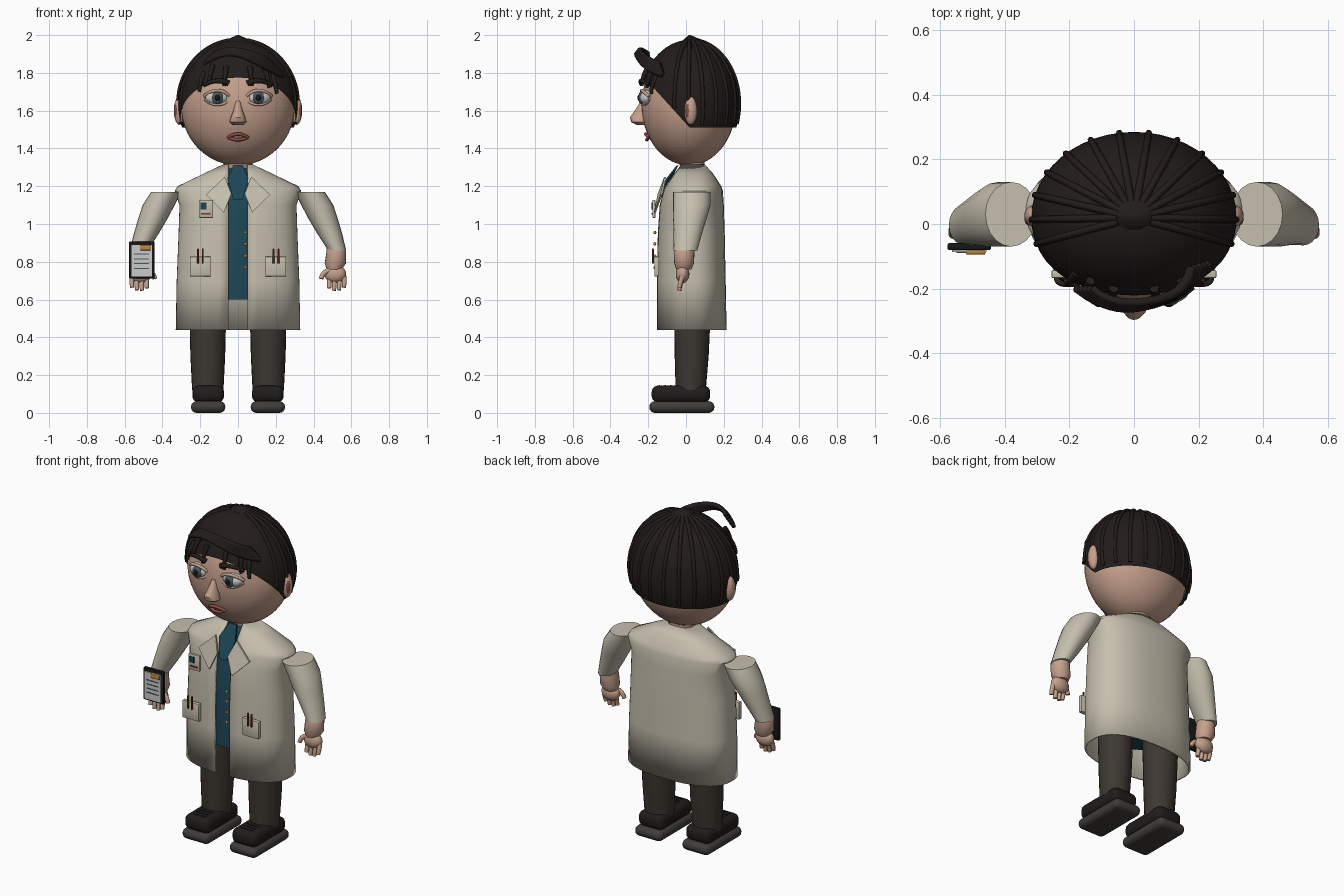
import bpy, bmesh, math
from mathutils import Vector, Matrix

if "Cube" in bpy.data.objects:
    bpy.data.objects.remove(bpy.data.objects["Cube"])

def mat(name, r, g, b):
    m = bpy.data.materials.new(name)
    m.diffuse_color = (r, g, b, 1)
    m.use_nodes = True
    m.node_tree.nodes["Principled BSDF"].inputs["Base Color"].default_value = m.diffuse_color
    return m

SKIN = mat("skin", .56, .35, .26)
HAIR = mat("hair", .016, .012, .010)
COAT = mat("coat", .56, .52, .42)
NAVY = mat("navy", .012, .06, .09)
TROUSER = mat("trouser", .045, .038, .03)
LEATHER = mat("leather", .014, .012, .011)
SOLE = mat("sole", .05, .046, .04)
WHITE = mat("white", .75, .75, .72)
IRIS = mat("iris", .06, .10, .12)
BLACK = mat("black", .008, .008, .008)
LIP = mat("lip", .25, .07, .06)
RED = mat("red", .2, .04, .02)
GOLD = mat("gold", .5, .25, .06)

def finish(ob, name, m, angle=40):
    ob.name = name
    ob.data.materials.clear()
    ob.data.materials.append(m)
    bpy.ops.object.select_all(action='DESELECT')
    ob.select_set(True)
    bpy.context.view_layer.objects.active = ob
    bpy.ops.object.shade_smooth_by_angle(angle=math.radians(angle))
    return ob

def from_bm(bm, name, m, angle=40):
    me = bpy.data.meshes.new(name)
    bm.to_mesh(me)
    bm.free()
    ob = bpy.data.objects.new(name, me)
    bpy.context.collection.objects.link(ob)
    return finish(ob, name, m, angle)

def ball(name, loc, size, m, seg=28):
    bm = bmesh.new()
    bmesh.ops.create_uvsphere(bm, u_segments=seg, v_segments=seg * 2 // 3, radius=1)
    bmesh.ops.transform(bm, matrix=Matrix.Translation(loc) @ Matrix.Diagonal((*size, 1)), verts=bm.verts)
    return from_bm(bm, name, m, 60)

def box(name, loc, size, m, bevel=0, seg=2):
    bm = bmesh.new()
    bmesh.ops.create_cube(bm, size=1)
    bmesh.ops.transform(bm, matrix=Matrix.Translation(loc) @ Matrix.Diagonal((*size, 1)), verts=bm.verts)
    if bevel:
        bmesh.ops.bevel(bm, geom=bm.edges[:], offset=bevel, segments=seg, profile=.5, affect='EDGES')
    return from_bm(bm, name, m)

def loft(name, rings, m, closed=True, caps=True):
    bm = bmesh.new()
    vs = [[bm.verts.new(p) for p in r] for r in rings]
    n = len(vs[0])
    for a, b in zip(vs, vs[1:]):
        for i in range(n if closed else n - 1):
            j = (i + 1) % n
            bm.faces.new((a[i], a[j], b[j], b[i]))
    if caps:
        bm.faces.new(vs[0])
        bm.faces.new(vs[-1])
    bmesh.ops.recalc_face_normals(bm, faces=bm.faces)
    return from_bm(bm, name, m)

def ovals(rows, s=1, n=20):
    return [[(s * (cx + rx * math.cos(t)), cy + ry * math.sin(t), z)
             for t in (2 * math.pi * i / n for i in range(n))] for cx, cy, z, rx, ry in rows]

def tube(name, pts, r, m, tip=1.0):
    cu = bpy.data.curves.new(name, 'CURVE')
    cu.dimensions = '3D'
    cu.bevel_depth, cu.bevel_resolution, cu.resolution_u = r, 2, 5
    cu.use_fill_caps = True
    sp = cu.splines.new('NURBS')
    sp.points.add(len(pts) - 1)
    for i, p in enumerate(pts):
        sp.points[i].co = (*p, 1)
        sp.points[i].radius = 1 + (tip - 1) * i / (len(pts) - 1)
    sp.use_endpoint_u, sp.order_u = True, min(4, len(pts))
    ob = bpy.data.objects.new(name, cu)
    bpy.context.collection.objects.link(ob)
    bpy.ops.object.select_all(action='DESELECT')
    ob.select_set(True)
    bpy.context.view_layer.objects.active = ob
    bpy.ops.object.convert(target='MESH')
    return finish(bpy.context.object, name, m, 50)

def plate(name, pts, m, thick=.01):
    bm = bmesh.new()
    f = bm.faces.new([bm.verts.new(p) for p in pts])
    ext = bmesh.ops.extrude_face_region(bm, geom=[f])
    bmesh.ops.translate(bm, vec=(0, thick, 0), verts=[v for v in ext['geom'] if isinstance(v, bmesh.types.BMVert)])
    bmesh.ops.recalc_face_normals(bm, faces=bm.faces)
    return from_bm(bm, name, m)

# open-fronted coat shell: z, half width, front y, back y
rows = [(.44, .33, -.155, .215), (.7, .325, -.155, .21), (.95, .315, -.15, .205), (1.1, .31, -.14, .2),
        (1.175, .335, -.12, .195), (1.2, .32, -.11, .187), (1.265, .185, -.065, .145), (1.315, .08, -.035, .10)]
rings = []
for z, rx, yf, yb in rows:
    e, cy, ry = 2 / 2.4, (yf + yb) / 2, (yb - yf) / 2
    t0 = math.acos((.05 / rx) ** (1 / e))
    ring = []
    for i in range(41):
        t = -t0 + (math.pi + 2 * t0) * i / 40
        c, s = math.cos(t), math.sin(t)
        ring.append((math.copysign(abs(c) ** e, c) * rx, cy + math.copysign(abs(s) ** e, s) * ry, z))
    rings.append(ring)
coat = loft("coat_body", rings, COAT, closed=False, caps=False)
mod = coat.modifiers.new("cloth", 'SOLIDIFY')
mod.thickness = .012

# shirt, neck and tie
loft("shirt", ovals([(0, .02, .6, .2, .16), (0, .02, 1.05, .2, .155), (0, .03, 1.2, .17, .12), (0, .03, 1.3, .06, .06)], n=32), NAVY)
loft("neck", ovals([(0, .035, 1.25, .07, .06), (0, .03, 1.36, .08, .07)]), SKIN)
plate("tie", [(-.025, -.05, 1.31), (-.055, -.105, 1.24), (-.025, -.145, 1.13), (.025, -.145, 1.13), (.055, -.105, 1.24), (.025, -.05, 1.31)], NAVY)
for z in (.77, .83, .895, .955):
    ball("button", (.04, -.165, z), (.009, .008, .009), GOLD, 10)

for s in (-1, 1):
    # lapels
    plate("lapel", [(s * .07, -.115, 1.25), (s * .17, -.135, 1.155), (s * .075, -.17, 1.06), (s * .035, -.15, 1.16)], COAT)
    # pockets with pens
    box("pocket", (s * .2, -.155, .775), (.11, .025, .105), COAT, .004)
    for dx in (-.012, .014):
        box("pen", (s * .2 + dx, -.175, .83), (.009, .01, .08), RED, .002, 1)
    # sleeves
    loft("sleeve", ovals([(.38, .03, 1.17, .08, .10), (.42, .03, 1.1, .085, .10), (.45, .02, 1.03, .078, .09),
                          (.485, .01, .95, .066, .075), (.525, -.003, .86, .048, .063)], s), COAT)
    # forearm and hand
    loft("forearm", ovals([(.515, -.005, .88, .045, .05), (.52, -.01, .85, .052, .055), (.515, -.01, .79, .056, .052),
                           (.51, -.012, .76, .04, .04)], s), SKIN)
    ball("palm", (s * .515, -.018, .735), (.058, .036, .048), SKIN, 20)
    for k, ln in enumerate((.05, .062, .06, .045)):
        x = .482 + k * .026
        tube("finger", [(s * x, -.02, .72), (s * (x + .004), -.03, .69), (s * x, -.035, .71 - ln)], .0145, SKIN, .8)
    tube("thumb", [(s * .49, -.03, .755), (s * .45, -.035, .75), (s * .44, -.04, .71)], .015, SKIN, .8)
    # trouser legs
    loft("trouser_leg", ovals([(.16, .025, .12, .083, .08), (.16, .03, .3, .092, .09), (.16, .035, .62, .1, .1)], s, 24), TROUSER)
    # shoes
    box("shoe_sole", (s * .158, -.022, .031), (.182, .345, .062), SOLE, .03, 4)
    box("shoe_upper", (s * .158, -.027, .1), (.168, .31, .09), LEATHER, .035, 4)
    for k in range(3):
        tube("lace", [(s * .158 - .04, -.14 + k * .03, .143), (s * .158 + .04, -.14 + k * .03, .143)], .005, BLACK)
    # ears
    ball("ear", (s * .31, .025, 1.6), (.03, .034, .075), SKIN, 20)
    ball("ear_hollow", (s * .325, .015, 1.6), (.014, .02, .045), LIP, 14)
    # eyes
    ball("eye", (s * .11, -.2, 1.668), (.063, .046, .042), WHITE)
    ball("iris", (s * .108, -.235, 1.668), (.031, .018, .034), IRIS, 20)
    ball("pupil", (s * .108, -.245, 1.668), (.018, .012, .02), BLACK, 16)
    tube("upper_lid", [(s * .045, -.22, 1.675), (s * .075, -.245, 1.715), (s * .14, -.245, 1.72), (s * .178, -.195, 1.675)], .009, SKIN)
    tube("lower_lid", [(s * .05, -.22, 1.655), (s * .08, -.24, 1.622), (s * .14, -.235, 1.622), (s * .175, -.195, 1.66)], .007, SKIN)
    # eyebrows
    tube("eyebrow", [(s * .05, -.235, 1.745), (s * .11, -.25, 1.775), (s * .18, -.195, 1.735)], .015, HAIR, .7)

# head, nose and mouth
ball("head", (0, .015, 1.63), (.303, .25, .32), SKIN, 40)
loft("nose", ovals([(0, -.225, 1.65, .012, .015), (0, -.235, 1.61, .022, .03), (0, -.245, 1.565, .038, .052),
                    (0, -.245, 1.54, .045, .045), (0, -.235, 1.525, .028, .028)]), SKIN)
tube("upper_lip", [(-.052, -.195, 1.458), (-.02, -.22, 1.482), (.02, -.22, 1.482), (.052, -.195, 1.458)], .009, LIP)
tube("lower_lip", [(-.05, -.195, 1.458), (-.02, -.212, 1.442), (.02, -.212, 1.442), (.05, -.195, 1.458)], .009, LIP)

# hair cap: ellipsoid trimmed level at the nape and slanted at the face
C, R = Vector((0, .02, 1.635)), Vector((.318, .265, .34))
bm = bmesh.new()
bmesh.ops.create_uvsphere(bm, u_segments=48, v_segments=32, radius=1)
bmesh.ops.transform(bm, matrix=Matrix.Translation(C) @ Matrix.Diagonal((*R, 1)), verts=bm.verts)
for no in ((0, 0, -1), (0, -1.1, -1)):
    bmesh.ops.bisect_plane(bm, geom=bm.verts[:] + bm.edges[:] + bm.faces[:], plane_co=(0, .02, 1.51), plane_no=no, clear_outer=True)
from_bm(bm, "hair_cap", HAIR, 60)

# strands fanning out from the crown over sides and back
for k in range(14):
    a = math.radians(-18 + 216 * k / 13)
    pts = []
    for i in range(2, 24):
        p = math.radians(i * 4.7)
        v = C + Vector((R.x * math.sin(p) * math.cos(a), R.y * math.sin(p) * math.sin(a), R.z * math.cos(p)))
        if v.z > max(1.515, 1.52 + 1.1 * (.02 - v.y)):
            pts.append(v)
    tube("hair_strand", pts, .012, HAIR, .8)
loft("crown_tuft", ovals([(0, .035, 1.955, .09, .065), (0, .03, 1.98, .05, .04), (0, .02, 2.0, .005, .005)]), HAIR)

# swept forelock
for k in range(5):
    d = k * .013
    tube("forelock", [(.23 - d, -.12 - d / 3, 1.79 + d), (.16, -.215, 1.82 + d), (.03, -.265 + d / 4, 1.90 + d / 2),
                      (-.08, -.27 + d / 2, 1.915 + d / 4), (-.18 + d, -.2, 1.85 + d)], .017, HAIR, .7)
# short fringe tips
for x, z in ((-.2, 1.70), (-.15, 1.74), (-.07, 1.73), (.07, 1.73), (.16, 1.72), (.2, 1.69)):
    y = -.235 * math.sqrt(1 - (x / .31) ** 2)
    tube("fringe_tip", [(x * .9, y + .03, z + .1), (x, y - .005, z + .05), (x * 1.03, y - .005, z)], .015, HAIR, .6)

# name badge without lettering
box("badge", (-.17, -.17, 1.08), (.075, .016, .095), COAT, .004)
box("badge_photo", (-.183, -.18, 1.095), (.03, .006, .035), NAVY)
box("badge_stripe", (-.17, -.18, 1.055), (.05, .006, .008), RED)

# clipboard held in one hand
box("clipboard", (-.51, -.07, .81), (.135, .022, .195), BLACK, .006)
box("paper", (-.51, -.083, .805), (.108, .008, .165), WHITE)
for k in range(4):
    box("paper_rule", (-.51, -.088, .765 + k * .025), (.08, .003, .005), IRIS)
box("clipboard_clip", (-.49, -.085, .875), (.06, .02, .03), GOLD, .005)
